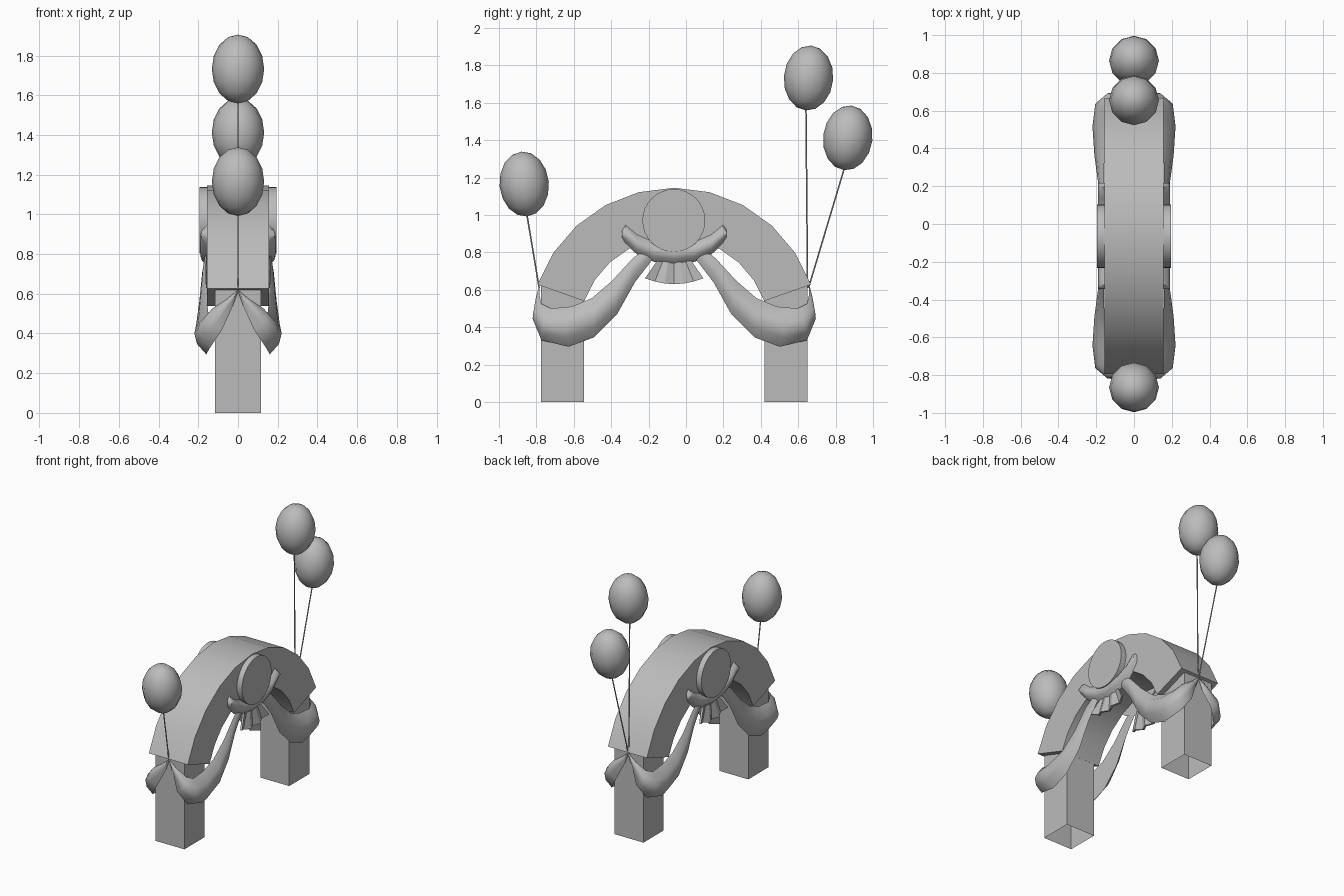
import bpy, bmesh, math
from mathutils import Vector, Matrix

if "Cube" in bpy.data.objects:
    bpy.data.objects.remove(bpy.data.objects["Cube"])

MID = -0.063  # y of the arch centre plane

grey = bpy.data.materials.new("plain grey")
grey.use_nodes = True
colour = (0.5, 0.5, 0.5, 1)
grey.diffuse_color = colour
grey.node_tree.nodes["Principled BSDF"].inputs["Base Color"].default_value = colour


def finish(name, bm, angle=40, normals=True):
    """Turn a bmesh into a shaded object."""
    bmesh.ops.remove_doubles(bm, verts=bm.verts, dist=0.0005)
    if normals:
        bmesh.ops.recalc_face_normals(bm, faces=bm.faces)
    mesh = bpy.data.meshes.new(name)
    bm.to_mesh(mesh)
    bm.free()
    mesh.materials.append(grey)
    obj = bpy.data.objects.new(name, mesh)
    bpy.context.collection.objects.link(obj)
    bpy.ops.object.select_all(action='DESELECT')
    obj.select_set(True)
    bpy.context.view_layer.objects.active = obj
    bpy.ops.object.shade_smooth_by_angle(angle=math.radians(angle))
    return obj


def loft(name, sections, sx, sy, closed=True, angle=60):
    """Skin a row of sections, placed by side sx and end sy."""
    bm = bmesh.new()
    rings = [[bm.verts.new((x * sx, MID + y * sy, z)) for x, y, z in s] for s in sections]
    n = len(rings[0])
    for a, b in zip(rings, rings[1:]):
        for i in range(n if closed else n - 1):
            j = (i + 1) % n
            bm.faces.new((a[i], a[j], b[j], b[i]))
    if closed:
        bm.faces.new(rings[0])
        bm.faces.new(rings[-1])
    return finish(name, bm, angle)


def bulge(top, mid, low, steps=4):
    """Rounded section running through three points."""
    t, m, l = Vector(top), Vector(mid), Vector(low)
    c = 2 * m - (t + l) / 2
    return [t * (1 - u) ** 2 + c * 2 * u * (1 - u) + l * u * u
            for u in (i / steps for i in range(steps + 1))]


def cylinder(name, start, end, radius, sides):
    a, b = Vector(start), Vector(end)
    turn = (b - a).to_track_quat('Z', 'Y').to_matrix().to_4x4()
    bm = bmesh.new()
    bmesh.ops.create_cone(bm, cap_ends=True, segments=sides, radius1=radius, radius2=radius,
                          depth=(b - a).length, matrix=Matrix.Translation((a + b) / 2) @ turn)
    return finish(name, bm)


# Arch: ten straight steps of a thick band
arch = []
for i in range(11):
    a = math.radians(19.4 + 14.12 * i)
    c, s = math.cos(a), math.sin(a)
    arch.append([(x, c * r, 0.37 + s * r)
                 for x, r in ((-0.155, 0.51), (0.155, 0.51), (0.155, 0.775), (-0.155, 0.775))])
loft("arch", arch, 1, 1, angle=30)

# Square legs, open underneath
for sy, end in ((1, "back"), (-1, "front")):
    bm = bmesh.new()
    bmesh.ops.create_cube(bm, size=1)
    under = [f for f in bm.faces if f.normal.z < -0.5]
    bmesh.ops.delete(bm, geom=under, context='FACES_ONLY')
    for v in bm.verts:
        v.co = (v.co.x * 0.23, MID + sy * 0.597 + v.co.y * 0.23, (v.co.z + 0.5) * 0.62)
    finish(end + "_leg", bm, 30)

# Draped swag: upper edge, fullest point and lower edge from the end to the disc
swag = [
    ((0, .72, .62), (0, .725, .615), (0, .72, .61)),
    ((.06, .72, .57), (.055, .74, .555), (.03, .72, .53)),
    ((.13, .71, .525), (.14, .755, .47), (.08, .745, .42)),
    ((.15, .66, .5), (.205, .70, .41), (.14, .71, .33)),
    ((.15, .55, .51), (.22, .58, .4), (.16, .565, .295)),
    ((.155, .44, .555), (.21, .43, .45), (.16, .43, .345)),
    ((.16, .33, .65), (.195, .315, .56), (.16, .305, .47)),
    ((.16, .22, .77), (.18, .22, .71), (.16, .21, .64)),
    ((.155, .15, .82), (.165, .13, .8), (.155, .11, .77)),
]

# Half of the crescent drape under the disc: distance, upper and lower height
crescent = [(0, .85, .735), (.11, .86, .75), (.2, .9, .79), (.26, .95, .845), (.28, .92, .88)]
crescent = [(-d, t, b) for d, t, b in crescent[:0:-1]] + crescent

for sx, side in ((1, "left"), (-1, "right")):
    for sy, end in ((1, "back"), (-1, "front")):
        loft(f"{side}_{end}_swag", [bulge(*s) for s in swag], sx, sy)

    loft(side + "_crescent_drape",
         [bulge((.15, d, t), (.19, d, (t + b) / 2), (.15, d, b)) for d, t, b in crescent], sx, 1)

    # Pleated tail fanning out below the disc
    pleats = []
    for i in range(-3, 4):
        out = 0.185 if i % 2 else 0.16
        pleats.append([(0.155, i * 0.027, 0.77), (out, i * 0.052, 0.63 + 0.0035 * i * i),
                       (out - 0.015, i * 0.052, 0.63 + 0.0035 * i * i), (0.14, i * 0.027, 0.77)])
    loft(side + "_pleated_tail", pleats, sx, 1, angle=20)

    # Round medallion on the flank
    cylinder(side + "_medallion", (sx * 0.14, -0.065, 0.97), (sx * 0.195, -0.065, 0.97), 0.168, 32)

# Balloons: centre y, centre z, tilt, string foot y
balloons = {
    "front": (-0.865, 1.165, 0.09, -0.785),
    "upper_back": (0.655, 1.732, -0.08, 0.65),
    "lower_back": (0.865, 1.412, -0.12, 0.655),
}
for name, (y, z, tilt, foot) in balloons.items():
    place = Matrix.Translation((0, y, z)) @ Matrix.Rotation(tilt, 4, 'X')
    bm = bmesh.new()
    bmesh.ops.create_uvsphere(bm, u_segments=12, v_segments=8, radius=1,
                              matrix=place @ Matrix.Diagonal((0.132, 0.132, 0.174, 1)))
    finish(name + "_balloon", bm, 80)
    knot = place @ Vector((0, 0, -0.17))
    cylinder(name + "_string", (0, foot, 0.61), knot, 0.004, 6)
